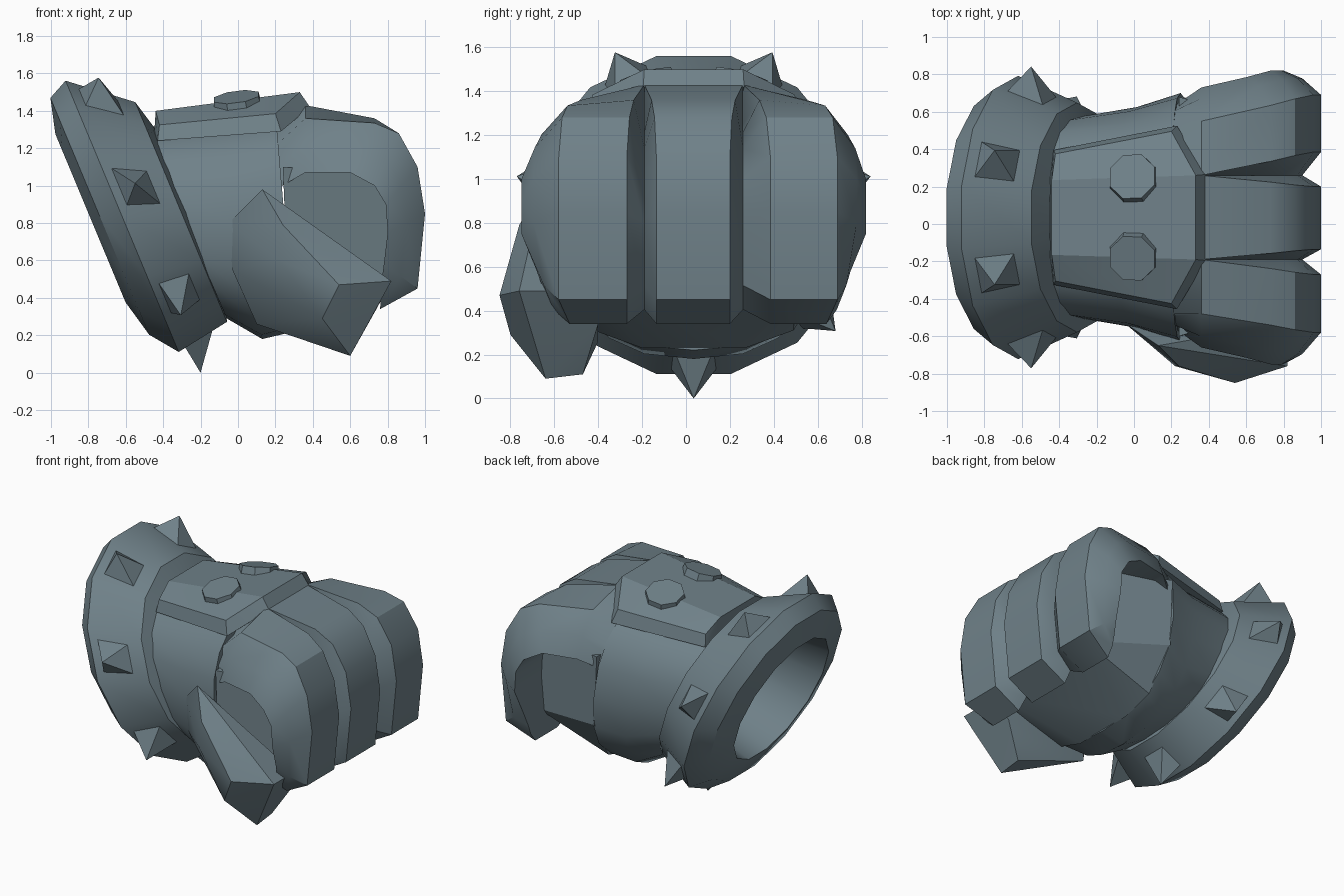
import bpy, bmesh, math
from mathutils import Vector, Matrix

if "Cube" in bpy.data.objects:
    bpy.data.objects.remove(bpy.data.objects["Cube"])

slate = bpy.data.materials.new("slate_metal")
slate.diffuse_color = (0.16, 0.22, 0.25, 1)
slate.use_nodes = True
slate.node_tree.nodes["Principled BSDF"].inputs["Base Color"].default_value = slate.diffuse_color
YC = 0.035                                # centre line of the glove
AX = Vector((0.923, 0, 0.385))            # cuff axis
DN = Vector((0.385, 0, -0.923))           # "down" across the cuff
YV = Vector((0, 1, 0))


def finish(name, bm, angle):
    bmesh.ops.recalc_face_normals(bm, faces=bm.faces[:])
    me = bpy.data.meshes.new(name)
    bm.to_mesh(me)
    bm.free()
    me.materials.append(slate)
    ob = bpy.data.objects.new(name, me)
    bpy.context.collection.objects.link(ob)
    bpy.ops.object.select_all(action='DESELECT')
    ob.select_set(True)
    bpy.context.view_layer.objects.active = ob
    if angle:
        bpy.ops.object.shade_smooth_by_angle(angle=math.radians(angle))
    return ob


def loft(name, rings, cap_start=True, cap_end=True, angle=30):
    bm = bmesh.new()
    vs = [[bm.verts.new(p) for p in r] for r in rings]
    n = len(rings[0])
    for a, b in zip(vs, vs[1:]):
        for i in range(n):
            bm.faces.new((a[i], a[(i + 1) % n], b[(i + 1) % n], b[i]))
    if cap_start:
        bm.faces.new(vs[0])
    if cap_end:
        bm.faces.new(vs[-1])
    return finish(name, bm, angle)


def hull(name, pts, angle=0):
    bm = bmesh.new()
    for p in pts:
        bm.verts.new(p)
    bmesh.ops.convex_hull(bm, input=bm.verts[:])
    loose = [v for v in bm.verts if not v.link_faces]
    bmesh.ops.delete(bm, geom=loose, context='VERTS')
    bmesh.ops.dissolve_limit(bm, angle_limit=0.03, verts=bm.verts[:], edges=bm.edges[:])
    return finish(name, bm, angle)


def cuff_point(t, c, r, a):
    return AX * t + DN * (c + r * math.cos(a)) + YV * (YC + 0.94 * r * math.sin(a))


# Cuff: flared 14-sided ring with a deep tapering hole
N = 14
profile = [(0.35, -0.92, 0.36), (-0.41, -1.066, 0.49), (-0.36, -1.056, 0.69),
           (-0.25, -1.01, 0.79), (0.05, -0.91, 0.64), (0.09, -0.89, 0.5)]
loft("cuff", [[cuff_point(t, c, r * 1.02, (k + 0.5) * 2 * math.pi / N) for k in range(N)]
              for t, c, r in profile], True, False, 28)

# Seven pyramid spikes, one on every second cuff face
for k in range(7):
    a = k * 2 * math.pi / 7
    pts = [cuff_point(-0.13 - 0.055 * math.cos(a), -0.95, 0.88 if k else 0.873, a)]
    for t in (-0.21, -0.03):
        f = (t + 0.25) / 0.3
        for da in (-0.155, 0.155):
            pts.append(cuff_point(t, -1.01 + 0.1 * f, 0.782 - 0.15 * f, a + da))
    hull("cuff_spike", pts)

# Hand: rounded sections from the cuff to the palm
S = 20
sections = [((-0.5, 1.31), (-0.06, 0.29), 0.54), ((-0.1, 1.35), (0.13, 0.18), 0.59),
            ((0.2, 1.4), (0.3, 0.22), 0.665)]
rings = []
for top, bot, hw in sections:
    ring = []
    for i in range(S):
        a = 2 * math.pi * i / S
        u, v = [math.copysign(abs(w) ** 0.82, w) for w in (math.cos(a), math.sin(a))]
        f = (v + 1) / 2
        ring.append((bot[0] + (top[0] - bot[0]) * f, YC + hw * u, bot[1] + (top[1] - bot[1]) * f))
    rings.append(ring)
loft("hand", rings, False, True, 35)

# Palm core closing the hollow behind the fingers, sloping in from the hand's edge
hull("palm_core", [(0.26, -0.6, 0.6), (0.26, 0.68, 0.6), (0.24, -0.6, 1.1), (0.24, 0.68, 1.1),
                   (0.28, -0.42, 0.31), (0.28, 0.49, 0.31), (0.295, -0.2, 0.23), (0.295, 0.27, 0.23)] +
     [(0.84, y, z) for y in (-0.42, 0.5) for z in (0.5, 1.05)], 30)

# Fingers: curled hooks with tapered gaps between them
outer = [(0.1, 1.32), (0.36, 1.43), (0.73, 1.36), (0.86, 1.28), (0.96, 1.1),
         (1.0, 0.85), (0.96, 0.45), (0.76, 0.34)]
inner = [(0.15, 0.95), (0.36, 1.07), (0.6, 1.07), (0.73, 1.0), (0.79, 0.9),
         (0.8, 0.75), (0.78, 0.58), (0.765, 0.47)]
spread = [0, 0, 0.6, 0.85, 1, 1, 1, 1]     # how far the gaps have opened
droop = [0.2, 0.07, 0.025, 0, 0, 0, 0, 0]  # outer fingers roll down at the sides
taper = [0.24, 0.09, 0.035, 0, 0, 0, 0.07, 0.11]


def mix(a, b, f):
    return a + (b - a) * f


def finger(name, top, front, base, side):
    rings = []
    for i, (o, n, s) in enumerate(zip(outer, inner, spread)):
        lo, hi = mix(top[0], front[0], s), mix(top[1], front[1], s)
        b0, b1 = base
        z0 = o[1] - (droop[i] if side < 0 else 0)
        z1 = o[1] - (droop[i] if side > 0 else 0)
        if side < 0:
            b0 += taper[i]
        if side > 0:
            b1 -= taper[i]
        if i == 7:
            lo, hi = lo + 0.05 * (side < 0), hi - 0.05 * (side > 0)
        m0 = mix(lo, b0, 0.68) if side < 0 else b0
        m1 = mix(hi, b1, 0.68) if side > 0 else b1
        mx = mix(o[0], n[0], 0.5)
        rings.append([(o[0], lo, z0), (o[0], hi, z1), (mx, m1, mix(z1, n[1], 0.5)),
                      (n[0], b1, n[1]), (n[0], b0, n[1]), (mx, m0, mix(z0, n[1], 0.5))])
    loft(name, rings, angle=33)


finger("index_finger", (-0.48, -0.19), (-0.58, -0.27), (-0.75, -0.19), -1)
finger("middle_finger", (-0.19, 0.26), (-0.135, 0.2), (-0.19, 0.26), 0)
finger("outer_finger", (0.26, 0.55), (0.385, 0.69), (0.26, 0.82), 1)

# Thumb: leaf-shaped wedge swelling out of the palm, with a blunt tip
hull("thumb", [(0.13, -0.65, 0.98), (0.24, -0.76, 0.79), (0.54, -0.85, 0.47), (0.82, -0.76, 0.49),
               (0.82, -0.53, 0.49), (0.74, -0.4, 0.34), (0.6, -0.64, 0.09), (0.6, -0.47, 0.11),
               (0.45, -0.8, 0.29), (0.22, -0.76, 0.6), (0.3, -0.5, 0.21), (0.3, -0.5, 0.7),
               (-0.05, -0.53, 0.8), (-0.03, -0.52, 0.55), (0.1, -0.4, 0.26)], 38)

# Back plate: bevelled hexagon folded over the knuckles
plate = []
for s in (-1, 1):
    plate += [(-0.44, YC + s * 0.2, 1.4), (-0.42, YC + s * 0.34, 1.325),
              (0.2, YC + s * 0.46, 1.385), (0.33, YC + s * 0.225, 1.5)]
    plate += [(-0.43, YC + s * 0.36, 1.24), (0.23, YC + s * 0.49, 1.29),
              (0.385, YC + s * 0.23, 1.42), (-0.45, YC + s * 0.2, 1.25)]
hull("back_plate", plate, 22)

# Two octagonal studs on the plate
for s in (-1, 1):
    m = (Matrix.Translation((-0.005, YC + s * 0.21, 1.44)) @ Matrix.Rotation(-s * 0.26, 4, 'X')
         @ Matrix.Rotation(-0.13, 4, 'Y'))
    hull("plate_stud", [m @ Vector((r * math.cos(a), r * math.sin(a), z))
                        for r, z in ((0.142, -0.05), (0.13, 0.036))
                        for a in [(k + 0.5) * math.pi / 4 for k in range(8)]])
